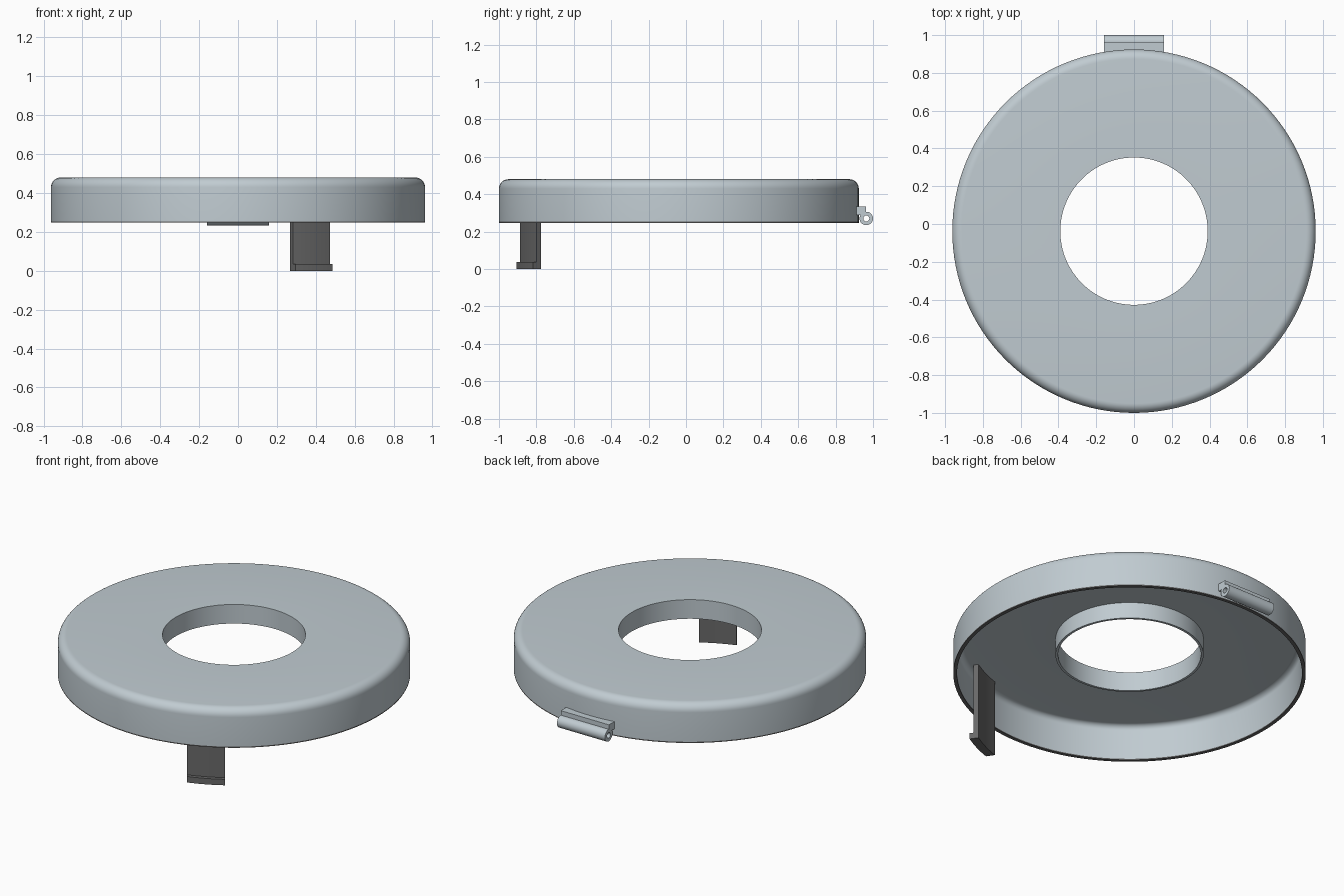
import bpy, bmesh, math

if "Cube" in bpy.data.objects:
    bpy.data.objects.remove(bpy.data.objects["Cube"])

CENTRE_Y = -0.038


def material(name, rgb):
    m = bpy.data.materials.new(name)
    m.diffuse_color = (*rgb, 1)
    m.use_nodes = True
    m.node_tree.nodes["Principled BSDF"].inputs["Base Color"].default_value = m.diffuse_color
    return m


grey = material("pale_blue_grey", (0.53, 0.60, 0.64))
dark = material("dark_grey", (0.14, 0.14, 0.14))


def arc(cx, cz, r, a0, a1, n=8):
    """Points on an arc, angles in degrees."""
    return [(cx + r * math.cos(math.radians(a0 + (a1 - a0) * i / n)),
             cz + r * math.sin(math.radians(a0 + (a1 - a0) * i / n)))
            for i in range(n + 1)]


def finish(name, bm, mat):
    bmesh.ops.recalc_face_normals(bm, faces=bm.faces)
    me = bpy.data.meshes.new(name)
    bm.to_mesh(me)
    bm.free()
    me.materials.append(mat)
    ob = bpy.data.objects.new(name, me)
    bpy.context.collection.objects.link(ob)
    bpy.ops.object.select_all(action='DESELECT')
    ob.select_set(True)
    bpy.context.view_layer.objects.active = ob
    bpy.ops.object.shade_smooth_by_angle(angle=math.radians(30))
    return ob


def revolve(name, profile, mat, a0=0, a1=360, steps=128):
    """Sweep a closed (radius, z) profile round the vertical axis."""
    bm = bmesh.new()
    full = a1 - a0 == 360
    rings = []
    for i in range(steps if full else steps + 1):
        a = math.radians(a0 + (a1 - a0) * i / steps)
        rings.append([bm.verts.new((r * math.cos(a), r * math.sin(a) + CENTRE_Y, z))
                      for r, z in profile])
    n = len(profile)
    for i in range(steps):
        p, q = rings[i], rings[(i + 1) % len(rings)]
        for j in range(n):
            k = (j + 1) % n
            bm.faces.new((p[j], p[k], q[k], q[j]))
    if not full:
        bm.faces.new(rings[0])
        bm.faces.new(rings[-1])
    return finish(name, bm, mat)


# Hollow ring cover with rounded rim and short collar round the hole
cover = ([(0.962, 0.254)] + arc(0.912, 0.43, 0.05, 0, 90)
         + [(0.39, 0.48), (0.39, 0.365), (0.404, 0.365), (0.404, 0.462)]
         + arc(0.91, 0.43, 0.032, 90, 0) + [(0.942, 0.254)])
revolve("ring_cover", cover, grey)

# Thin dark seal along the bottom edge of the cover
revolve("rim_seal", [(0.962, 0.254), (0.942, 0.254), (0.942, 0.247), (0.962, 0.247)], dark)

# Curved latch strip hanging from the cover, with an outward hook
R = 0.868
latch = [(R, 0.465), (R, 0.0), (R + 0.05, 0.0), (R + 0.05, 0.036),
         (R + 0.028, 0.036), (R + 0.028, 0.465)]
ob = revolve("latch", latch, dark, -72.1, -58.2, 10)
# Thickness and hook run in one straight direction, so both ends are parallel
for v in ob.data.vertices:
    x, y = v.co.x, v.co.y - CENTRE_Y
    r = math.hypot(x, y)
    v.co.x = x * R / r + (r - R) * 0.56
    v.co.y = y * R / r - (r - R) * 0.83 + CENTRE_Y
ob.data.update()

# Hinge knuckle: a tube along x
bm = bmesh.new()
N, HALF = 32, 0.16
loops = [[bm.verts.new((x, 0.964 + r * math.cos(2 * math.pi * i / N),
                        0.27 + r * math.sin(2 * math.pi * i / N))) for i in range(N)]
         for x, r in ((-HALF, 0.036), (HALF, 0.036), (HALF, 0.016), (-HALF, 0.016))]
for s in range(4):
    p, q = loops[s], loops[(s + 1) % 4]
    for i in range(N):
        k = (i + 1) % N
        bm.faces.new((p[i], p[k], q[k], q[i]))
finish("hinge_knuckle", bm, grey)

# Block joining the knuckle to the cover
bm = bmesh.new()
bmesh.ops.create_cube(bm, size=1)
for v in bm.verts:
    v.co = (v.co.x * 2 * HALF, 0.9345 + v.co.y * 0.057, 0.3105 + v.co.z * 0.045)
finish("hinge_block", bm, grey)
